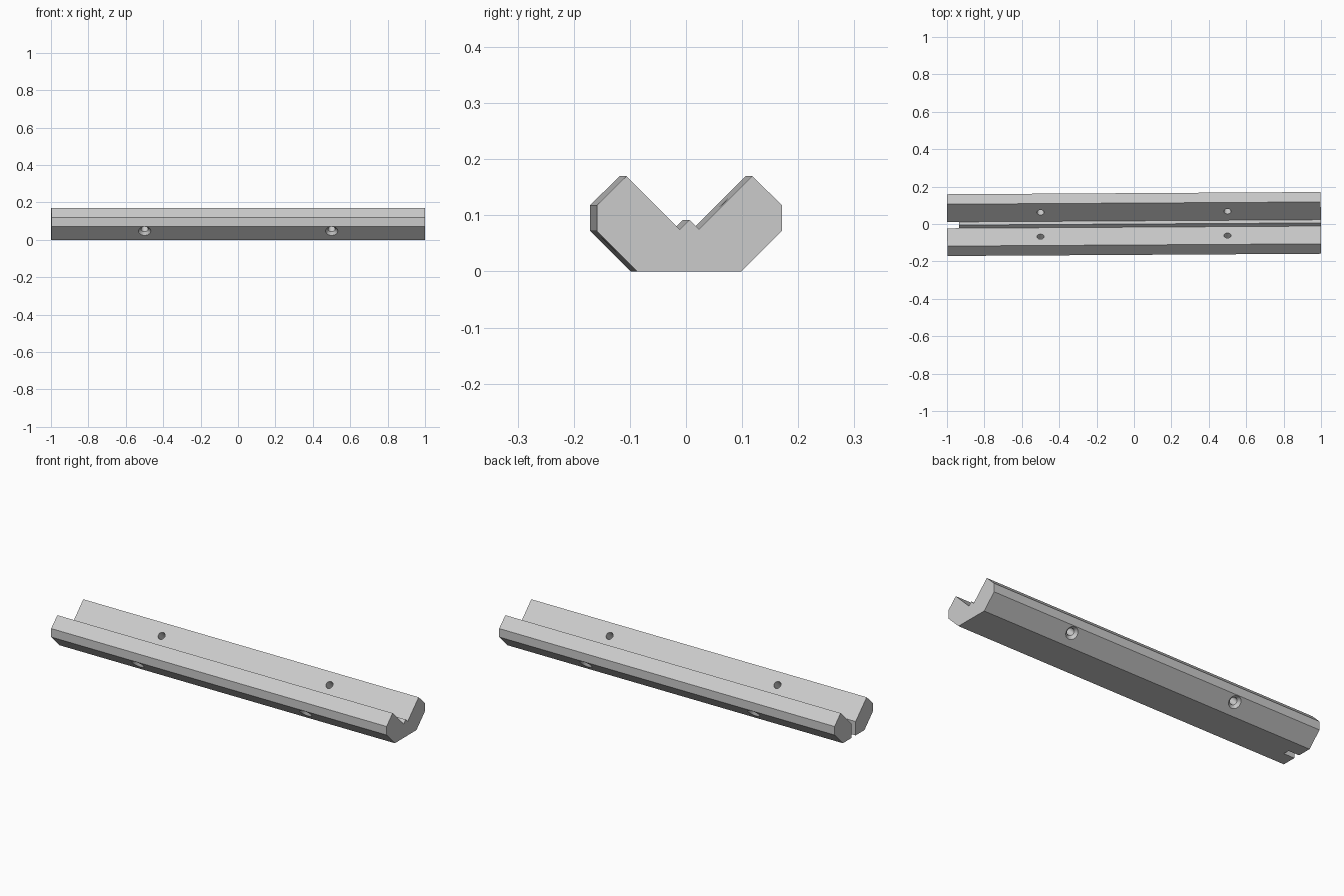
import bpy
import bmesh
import math
from mathutils import Vector

cube = bpy.data.objects.get("Cube")
if cube:
    bpy.data.objects.remove(cube, do_unlink=True)

grey = bpy.data.materials.new("light_grey")
grey.use_nodes = True
colour = (0.6, 0.6, 0.6, 1)
grey.diffuse_color = colour
grey.node_tree.nodes["Principled BSDF"].inputs["Base Color"].default_value = colour

HALF = 0.999     # half the rail length
SKEW = 0.006     # slight turn about z


def new_object(name, bm):
    bmesh.ops.recalc_face_normals(bm, faces=bm.faces)
    mesh = bpy.data.meshes.new(name)
    bm.to_mesh(mesh)
    bm.free()
    mesh.materials.append(grey)
    obj = bpy.data.objects.new(name, mesh)
    bpy.context.collection.objects.link(obj)
    return obj


def loft(rings):
    """Skin a list of vertex rings and cap both ends."""
    bm = bmesh.new()
    loops = [[bm.verts.new(p) for p in ring] for ring in rings]
    n = len(loops[0])
    for a, b in zip(loops, loops[1:]):
        for i in range(n):
            j = (i + 1) % n
            bm.faces.new((a[i], a[j], b[j], b[i]))
    bm.faces.new(loops[0])
    bm.faces.new(loops[-1])
    return bm


def cut(target, cutter):
    mod = target.modifiers.new("cut", "BOOLEAN")
    mod.operation = "DIFFERENCE"
    mod.solver = "EXACT"
    mod.object = cutter
    bpy.context.view_layer.objects.active = target
    bpy.ops.object.modifier_apply(modifier=mod.name)
    bpy.data.objects.remove(cutter, do_unlink=True)


# Rail: mirrored V-groove section with a small centre ridge
side = [(0.093, 0), (0.165, 0.072), (0.165, 0.118), (0.112, 0.17), (0.017, 0.075)]
section = side + [(0, 0.092)] + [(-y, z) for y, z in reversed(side)]
rail = new_object("v_groove_rail", loft(
    [[(x, y, z) for y, z in section] for x in (-HALF, HALF)]))

# Slot through the right end of the groove
slot = [(-0.017, -0.1), (0.017, -0.1), (0.017, 0.3), (-0.017, 0.3)]
cut(rail, new_object("slot_cutter", loft(
    [[(x, y, z) for y, z in slot] for x in (-1.1, -0.935)])))

# Countersunk screw holes, square to the groove walls
hole = [(0.019, -0.15), (0.019, -0.014), (0.033, 0), (0.053, 0.02)]
SIDES = 32
angles = [math.tau * i / SIDES for i in range(SIDES)]
for x in (-0.5, 0.5):
    for s in (-1, 1):
        cutter = new_object("hole_cutter", loft(
            [[(r * math.cos(a), r * math.sin(a), t) for a in angles] for r, t in hole]))
        cutter.location = (x, s * 0.14, 0.047)
        cutter.rotation_euler = Vector((0, s, -1)).to_track_quat("Z", "Y").to_euler()
        bpy.context.view_layer.update()
        cut(rail, cutter)

rail.rotation_euler.z = SKEW
rail.select_set(True)
bpy.context.view_layer.objects.active = rail
bpy.ops.object.shade_smooth_by_angle(angle=math.radians(30))
